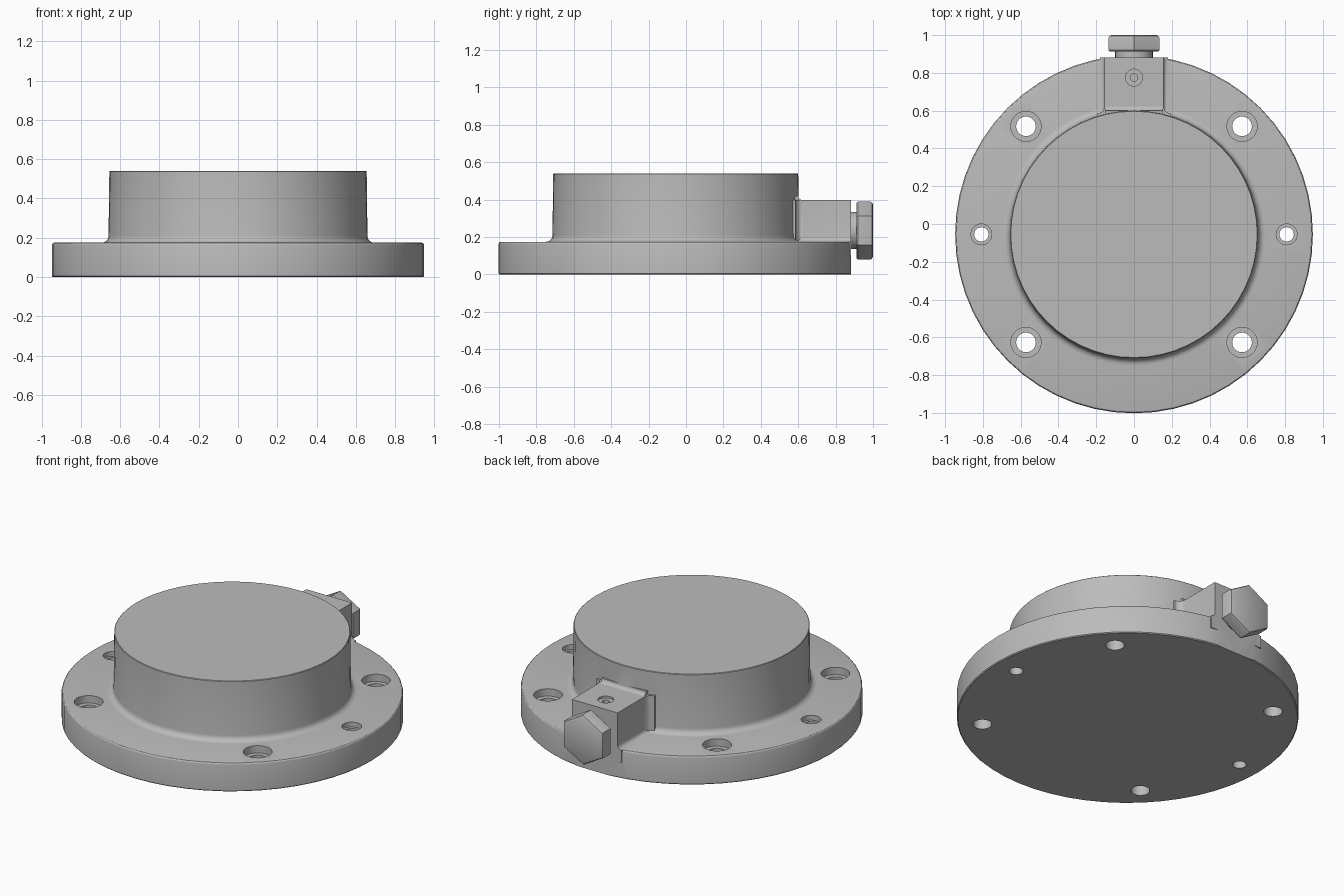
import bpy, bmesh
from math import radians, sin, cos, pi
from mathutils import Matrix, Vector

cube = bpy.data.objects.get("Cube")
if cube:
    bpy.data.objects.remove(cube, do_unlink=True)

CY = -0.055       # axis of the round body
BACK = 0.882      # flat at the back
BOLT_Z = 0.235

grey = bpy.data.materials.new("metal_grey")
grey.use_nodes = True
colour = (0.5, 0.5, 0.5, 1)
grey.diffuse_color = colour
grey.node_tree.nodes["Principled BSDF"].inputs["Base Color"].default_value = colour


def finish(name, bm):
    bmesh.ops.remove_doubles(bm, verts=bm.verts, dist=1e-5)
    bmesh.ops.recalc_face_normals(bm, faces=bm.faces)
    mesh = bpy.data.meshes.new(name)
    bm.to_mesh(mesh)
    bm.free()
    mesh.materials.append(grey)
    ob = bpy.data.objects.new(name, mesh)
    bpy.context.collection.objects.link(ob)
    return ob


def lathe(name, profile, sides, matrix):
    """Spin (radius, height) points around z; the ends lie on the axis."""
    bm = bmesh.new()
    verts = [bm.verts.new((r, 0, z)) for r, z in profile]
    edges = [bm.edges.new(pair) for pair in zip(verts, verts[1:])]
    bmesh.ops.spin(bm, geom=verts + edges, cent=(0, 0, 0), axis=(0, 0, 1),
                   angle=2 * pi, steps=sides, use_duplicate=False)
    bmesh.ops.transform(bm, matrix=matrix, verts=bm.verts)
    return finish(name, bm)


def prism(name, points, direction):
    bm = bmesh.new()
    face = bm.faces.new([bm.verts.new(p) for p in points])
    ext = bmesh.ops.extrude_face_region(bm, geom=[face])["geom"]
    moved = [v for v in ext if isinstance(v, bmesh.types.BMVert)]
    bmesh.ops.translate(bm, vec=Vector(direction), verts=moved)
    return finish(name, bm)


def select(ob):
    bpy.ops.object.select_all(action='DESELECT')
    ob.select_set(True)
    bpy.context.view_layer.objects.active = ob


def combine(ob, other, operation):
    mod = ob.modifiers.new("combine", 'BOOLEAN')
    mod.operation, mod.object, mod.solver = operation, other, 'EXACT'
    select(ob)
    bpy.ops.object.modifier_apply(modifier=mod.name)
    bpy.data.objects.remove(other, do_unlink=True)


def arc(cx, cz, r, start, end, n=5):
    angles = [radians(start + (end - start) * i / n) for i in range(n + 1)]
    return [(cx + r * cos(a), cz + r * sin(a)) for a in angles]


# Flange and raised hub, with a fillet between them
profile = [(0, 0), (0.942, 0), (0.947, 0.005)]
profile += arc(0.935, 0.163, 0.012, 0, 90, 3)
profile += arc(0.694, 0.21, 0.035, 270, 180)
profile += [(0.655, 0.537), (0.652, 0.54), (0, 0.54)]
body = lathe("flange_body", profile, 56, Matrix.Translation((0, CY, 0)))

# Bolt boss, flared where it meets the hub
side = [(0.155, 0.9)] + [(x, y) for x, y in arc(0.195, 0.625, 0.04, 180, 270)]
plan = side + [(0.195, 0.5)]
outline = [(x, y, 0.1) for x, y in plan] + [(-x, y, 0.1) for x, y in reversed(plan)]
combine(body, prism("boss", outline, (0, 0, 0.298)), 'UNION')

# Small fillet along the foot of the boss
foot = arc(0.18, 0.2, 0.025, 180, 270, 4) + [(0.18, 0.1)]
section = [(x, 0.5, z) for x, z in foot] + [(-x, 0.5, z) for x, z in reversed(foot)]
combine(body, prism("boss_foot", section, (0, 0.4, 0)), 'UNION')

# Fillet between boss top and hub
curve = arc(0.623, 0.421, 0.023, 180, 270, 4) + [(0.623, 0.38), (0.5, 0.38), (0.5, 0.421)]
combine(body, prism("boss_top_fillet", [(-0.15, y, z) for y, z in curve], (0.3, 0, 0)), 'UNION')

# Flat cut across the back
slab = [(-1, BACK, -0.5), (1, BACK, -0.5), (1, BACK, 1), (-1, BACK, 1)]
combine(body, prism("back_cutter", slab, (0, 0.5, 0)), 'DIFFERENCE')


def bore(x, y, top, wide, narrow, depth, bottom):
    steps = [(0, bottom), (narrow, bottom), (narrow, top - depth),
             (wide, top - depth), (wide, top + 0.05), (0, top + 0.05)]
    cutter = lathe("bore_cutter", steps, 28, Matrix.Translation((x, y, 0)))
    combine(body, cutter, 'DIFFERENCE')


# Counterbored mounting holes and smaller dowel holes
for sx in (-1, 1):
    for sy in (-1, 1):
        bore(sx * 0.572, CY + sy * 0.572, 0.175, 0.08, 0.052, 0.045, -0.1)
    bore(sx * 0.808, CY, 0.175, 0.055, 0.038, 0.03, -0.1)

# Set screw recess on the boss
bore(0, 0.775, 0.398, 0.045, 0.02, 0.012, 0.35)

# Plug neck and six-sided head, pointing backwards
to_back = Matrix.Translation((0, BACK, BOLT_Z)) @ Matrix.Rotation(radians(-90), 4, 'X')
neck = lathe("plug_neck", [(0, -0.02), (0.1, -0.02), (0.1, 0.04), (0, 0.04)], 32, to_back)
head = lathe("plug_head", [(0, 0.03), (0.148, 0.03), (0.155, 0.038), (0.155, 0.103),
                           (0.15, 0.113), (0.138, 0.118), (0, 0.118)], 6,
             to_back @ Matrix.Rotation(radians(90), 4, 'Z'))

for ob in (body, neck, head):
    select(ob)
    bpy.ops.object.shade_smooth_by_angle(angle=radians(30))
